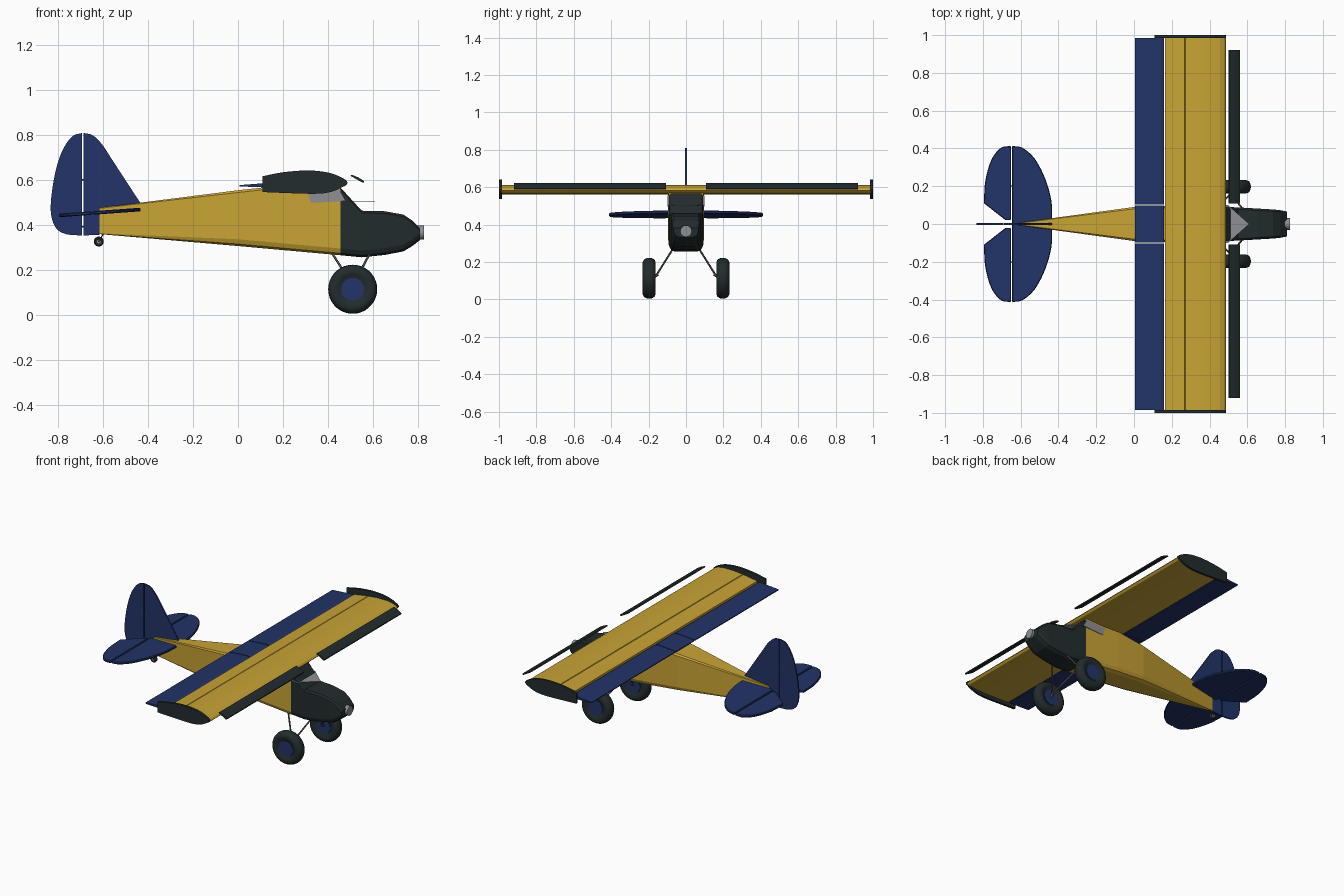
import bpy, bmesh, math
from mathutils import Vector, Matrix

if "Cube" in bpy.data.objects:
    bpy.data.objects.remove(bpy.data.objects["Cube"])


def material(name, rgb):
    m = bpy.data.materials.new(name)
    m.use_nodes = True
    m.diffuse_color = (*rgb, 1)
    m.node_tree.nodes["Principled BSDF"].inputs["Base Color"].default_value = (*rgb, 1)
    return m


YELLOW = material("golden yellow", (0.58, 0.37, 0.035))
BLUE = material("navy blue", (0.016, 0.034, 0.14))
DARK = material("dark slate", (0.016, 0.025, 0.026))
GREY = material("window grey", (0.27, 0.28, 0.30))
STEEL = material("strut steel", (0.07, 0.07, 0.07))


def finish(name, bm, mat, smooth=None):
    bmesh.ops.recalc_face_normals(bm, faces=bm.faces)
    me = bpy.data.meshes.new(name)
    bm.to_mesh(me)
    bm.free()
    me.materials.append(mat)
    ob = bpy.data.objects.new(name, me)
    bpy.context.collection.objects.link(ob)
    if smooth:
        bpy.ops.object.select_all(action='DESELECT')
        ob.select_set(True)
        bpy.context.view_layer.objects.active = ob
        bpy.ops.object.shade_smooth_by_angle(angle=math.radians(smooth))
    return ob


def loft(name, rings, mat, smooth=None):
    """Skin a row of equal point rings and cap both ends."""
    bm = bmesh.new()
    rows = [[bm.verts.new(p) for p in r] for r in rings]
    n = len(rows[0])
    for a, b in zip(rows, rows[1:]):
        for i in range(n):
            bm.faces.new((a[i], a[(i + 1) % n], b[(i + 1) % n], b[i]))
    bm.faces.new(rows[0])
    bm.faces.new(rows[-1])
    return finish(name, bm, mat, smooth)


def span(name, profile, y0, y1, mat, smooth=None):
    """Extrude an x-z profile across y."""
    return loft(name, [[(x, y, z) for x, z in profile] for y in (y0, y1)], mat, smooth)


def curve(pts, steps=5):
    """Smooth open curve through a few points."""
    p = [Vector(q) for q in pts]
    p = [2 * p[0] - p[1]] + p + [2 * p[-1] - p[-2]]
    out = []
    for a, b, c, d in zip(p, p[1:], p[2:], p[3:]):
        for k in range(steps):
            t = k / steps
            out.append(0.5 * (2 * b + (c - a) * t + (2 * a - 5 * b + 4 * c - d) * t * t
                              + (3 * b - a - 3 * c + d) * t ** 3))
    return [tuple(v) for v in out] + [tuple(p[-2])]


def body_ring(x, bottom, top, w):
    lo, hi = min(0.03, w * 0.6), min(0.01, w * 0.4)
    half = [(w - lo, bottom), (w - lo * 0.3, bottom + lo * 0.3), (w, bottom + lo),
            (w, top - hi), (w - hi, top)]
    return [(x, y, z) for y, z in half] + [(x, -y, z) for y, z in reversed(half)]


def rod(name, a, b, r, mat, sides=10):
    a, b = Vector(a), Vector(b)
    bm = bmesh.new()
    bmesh.ops.create_cone(bm, cap_ends=True, segments=sides, radius1=r, radius2=r,
                          depth=(b - a).length)
    turn = (b - a).to_track_quat('Z', 'Y').to_matrix().to_4x4()
    bm.transform(Matrix.Translation((a + b) / 2) @ turn)
    return finish(name, bm, mat, 40)


def wheel(name, centre, radius, width, mat):
    """Tyre turned around the y axis from a rounded section."""
    cx, cy, cz = centre
    section = [(0.45, -0.3), (0.62, -0.47), (0.78, -0.5), (0.91, -0.41), (0.98, -0.22), (1, 0)]
    section += [(r, -w) for r, w in reversed(section[:-1])]
    rings = []
    for r, w in section:
        rings.append([(cx + radius * r * math.cos(a), cy + w * width, cz + radius * r * math.sin(a))
                      for a in (math.tau * k / 36 for k in range(36))])
    return loft(name, rings, mat, 40)


# Fuselage and engine cowl
loft("fuselage", [body_ring(*s) for s in (
    (-0.615, 0.358, 0.475, 0.006), (0, 0.305, 0.553, 0.09),
    (0.2, 0.287, 0.575, 0.095), (0.456, 0.264, 0.575, 0.094))], YELLOW)
loft("engine_cowl", [body_ring(*s) for s in (
    (0.456, 0.264, 0.565, 0.091), (0.55, 0.255, 0.462, 0.088), (0.65, 0.265, 0.46, 0.082),
    (0.735, 0.281, 0.445, 0.077), (0.775, 0.305, 0.418, 0.073), (0.81, 0.332, 0.382, 0.066))], DARK)
rod("propeller_hub", (0.79, 0, 0.365), (0.826, 0, 0.365), 0.031, GREY, 20)

# Windows
for side, s in (("left", 1), ("right", -1)):
    span(side + "_window", [(0.31, 0.545), (0.325, 0.497), (0.48, 0.505), (0.45, 0.556)],
         s * 0.09, s * 0.098, GREY)
loft("windscreen", [[(0.48, -0.1, z), (0.498, -0.1, z), (0.61, 0, z), (0.498, 0.1, z),
                     (0.48, 0.1, z)] for z in (0.502, 0.505)], GREY)

# Wing with a shallow panel groove along the span
span("wing", [(0.165, 0.588), (0.267, 0.604), (0.27, 0.600), (0.273, 0.605), (0.34, 0.611),
              (0.41, 0.611), (0.455, 0.604), (0.48, 0.592), (0.487, 0.582), (0.475, 0.571),
              (0.43, 0.564), (0.33, 0.56), (0.165, 0.565)], -0.986, 0.986, YELLOW, 15)

# Flaps: one on each side and a fixed centre piece
flap = [(0.006, 0.57), (0.006, 0.576), (0.14, 0.586), (0.158, 0.58), (0.158, 0.568), (0.14, 0.565)]
for name, a, b in (("left_flap", 0.103, 0.984), ("right_flap", -0.984, -0.103),
                   ("centre_trailing_edge", -0.097, 0.097)):
    span(name, flap, a, b, BLUE)

# Wing end plates and leading edge slats
plate = curve([(0.108, 0.615), (0.2, 0.633), (0.31, 0.641), (0.4, 0.632), (0.46, 0.61),
               (0.487, 0.588), (0.46, 0.565), (0.41, 0.545), (0.33, 0.537), (0.108, 0.545)], 3)
slat = [(0.5, 0.617), (0.506, 0.622), (0.535, 0.61), (0.561, 0.594), (0.56, 0.587),
        (0.553, 0.587), (0.53, 0.6)]
for side, s in (("left", 1), ("right", -1)):
    span(side + "_end_plate", plate, s * 0.985, s, DARK)
    span(side + "_slat", slat, s * 0.108, s * 0.92, DARK)

# Fin and rudder, split along the hinge line
fin = curve([(-0.687, 0.808), (-0.645, 0.797), (-0.605, 0.758), (-0.57, 0.705)])
fin += [(-0.433, 0.495), (-0.433, 0.46), (-0.615, 0.45), (-0.615, 0.355), (-0.687, 0.352)]
rudder = curve([(-0.693, 0.808), (-0.74, 0.79), (-0.785, 0.72), (-0.815, 0.62), (-0.832, 0.5),
                (-0.828, 0.43), (-0.805, 0.38), (-0.76, 0.357), (-0.693, 0.352)])
span("fin", fin, -0.005, 0.005, BLUE)
span("rudder", rudder, -0.005, 0.005, BLUE)
for z in (0.39, 0.6):
    rod("rudder_hinge", (-0.7, 0, z), (-0.68, 0, z), 0.003, BLUE, 6)

# Tailplane and elevators, tilted slightly nose up
stab = curve([(-0.645, 0.413), (-0.59, 0.403), (-0.525, 0.345), (-0.47, 0.24), (-0.437, 0.12),
              (-0.433, 0.0)]) + [(-0.645, 0.0)]
elevator = curve([(-0.651, 0.413), (-0.705, 0.403), (-0.755, 0.34), (-0.787, 0.23),
                  (-0.795, 0.11)]) + [(-0.68, 0.02), (-0.651, 0.02)]
for side, s in (("left", 1), ("right", -1)):
    for part, shape in (("tailplane", stab), ("elevator", elevator)):
        ob = loft(side + "_" + part, [[(x, s * y, 0.4985 + 0.072 * x + h) for x, y in shape]
                                      for h in (-0.008, 0.008)], BLUE)
        bev = ob.modifiers.new("soft rim", 'BEVEL')
        bev.width, bev.segments = 0.004, 1
    rod(side + "_elevator_hinge", (-0.66, s * 0.2, 0.4515), (-0.636, s * 0.2, 0.453), 0.003, BLUE, 6)

# Main landing gear
for side, s in (("left", 1), ("right", -1)):
    hub = (0.51, s * 0.197, 0.113)
    wheel(side + "_main_tyre", hub, 0.109, 0.07, DARK)
    rod(side + "_main_hub", (0.51, s * 0.171, 0.113), (0.51, s * 0.223, 0.113), 0.051, BLUE, 28)
    rod(side + "_axle", (0.51, s * 0.15, 0.135), (0.51, s * 0.18, 0.113), 0.008, STEEL)
    for leg, x in (("rear", 0.42), ("front", 0.585)):
        rod(side + "_" + leg + "_gear_strut", (x, s * 0.07, 0.27), (0.51, s * 0.158, 0.13),
            0.005, STEEL)

# Tail wheel
wheel("tail_tyre", (-0.619, 0, 0.325), 0.022, 0.02, DARK)
rod("tail_hub", (-0.619, -0.008, 0.325), (-0.619, 0.008, 0.325), 0.0102, GREY, 16)
for s in (1, -1):
    rod("tail_wheel_fork", (-0.619, s * 0.011, 0.325), (-0.595, s * 0.004, 0.365), 0.003, STEEL, 8)
